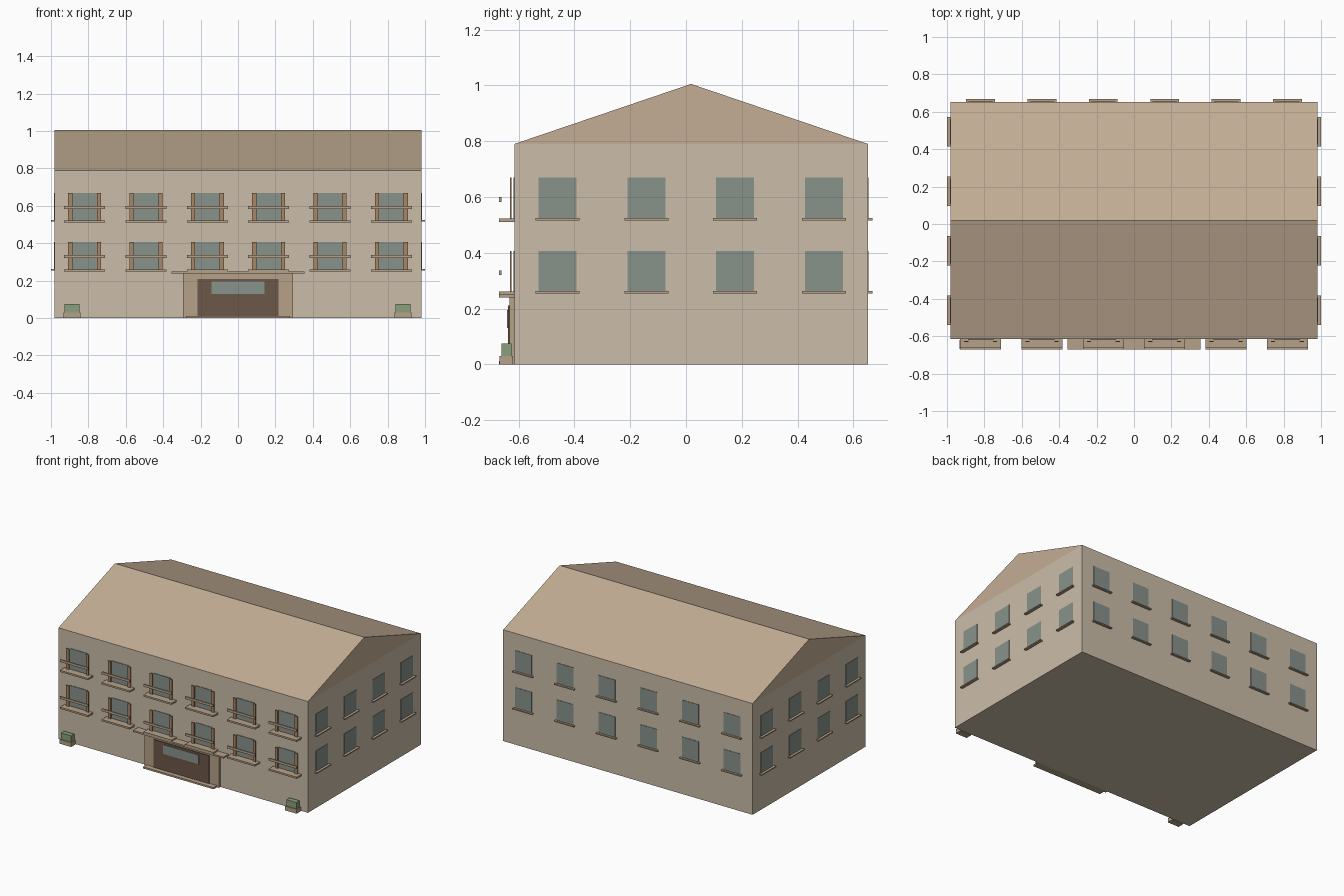
import bpy, bmesh

if "Cube" in bpy.data.objects:
    bpy.data.objects.remove(bpy.data.objects["Cube"])

FRONT, BACK, SIDE = -0.615, 0.652, 0.98
EAVE, RIDGE, MID = 0.79, 1.005, 0.018


def material(name, rgb):
    m = bpy.data.materials.new(name)
    m.diffuse_color = (*rgb, 1)
    m.use_nodes = True
    m.node_tree.nodes["Principled BSDF"].inputs["Base Color"].default_value = m.diffuse_color
    return m


WALL = material("wall_cream", (0.60, 0.51, 0.40))
ROOF = material("roof_tan", (0.55, 0.42, 0.30))
TRIM = material("trim_tan", (0.47, 0.36, 0.25))
WOOD = material("wood", (0.40, 0.24, 0.13))
GLASS = material("glass", (0.25, 0.29, 0.26))
DOOR = material("door_brown", (0.15, 0.095, 0.065))
PLANT = material("plant_green", (0.25, 0.35, 0.20))


def finish(name, bm, mat):
    bmesh.ops.recalc_face_normals(bm, faces=bm.faces)
    me = bpy.data.meshes.new(name)
    bm.to_mesh(me)
    bm.free()
    me.materials.append(mat)
    ob = bpy.data.objects.new(name, me)
    bpy.context.collection.objects.link(ob)
    return ob


def boxes(name, mat, *bounds):
    """One object made of boxes given as (x0, x1, y0, y1, z0, z1)."""
    bm = bmesh.new()
    for x0, x1, y0, y1, z0, z1 in bounds:
        for v in bmesh.ops.create_cube(bm, size=1)["verts"]:
            v.co = (x1 if v.co.x > 0 else x0,
                    y1 if v.co.y > 0 else y0,
                    z1 if v.co.z > 0 else z0)
    return finish(name, bm, mat)


# Main block
boxes("walls", WALL, (-SIDE, SIDE, FRONT, BACK, 0, EAVE))

# Gabled roof: triangle swept along x
bm = bmesh.new()
tri = bm.faces.new([bm.verts.new((-SIDE, y, z)) for y, z in
                    ((FRONT, EAVE), (BACK, EAVE), (MID, RIDGE))])
swept = bmesh.ops.extrude_face_region(bm, geom=[tri], use_keep_orig=True)["geom"]
bmesh.ops.translate(bm, vec=(2 * SIDE, 0, 0),
                    verts=[g for g in swept if isinstance(g, bmesh.types.BMVert)])
finish("roof", bm, ROOF)

columns = [-0.82 + 0.328 * i for i in range(6)]
side_columns = [-0.46 + 0.318 * i for i in range(4)]

for floor, z in (("lower", 0.26), ("upper", 0.522)):
    top = z + 0.147
    # Front windows, each with posts, a balcony slab and a floating rail
    for i, x in enumerate(columns, 1):
        tag = f"{floor}_{i}"
        boxes(f"front_window_{tag}", GLASS,
              (x - 0.068, x + 0.068, FRONT - 0.004, FRONT + 0.01, z, top))
        boxes(f"window_posts_{tag}", WOOD,
              *[(x + s * 0.077 - 0.011, x + s * 0.077 + 0.011,
                 FRONT - 0.016, FRONT - 0.010, z, top) for s in (-1, 1)])
        boxes(f"balcony_slab_{tag}", TRIM,
              (x - 0.11, x + 0.11, -0.67, FRONT, z - 0.011, z + 0.001))
        boxes(f"balcony_rail_{tag}", TRIM,
              (x - 0.11, x + 0.11, -0.67, -0.661, z + 0.06, z + 0.077))
        # Back windows with sills
        boxes(f"back_window_{tag}", GLASS,
              (x - 0.065, x + 0.065, BACK - 0.01, BACK + 0.003, z, top))
        boxes(f"back_sill_{tag}", TRIM,
              (x - 0.077, x + 0.077, BACK, 0.669, z - 0.006, z + 0.002))
    # Side windows with sills
    for i, y in enumerate(side_columns, 1):
        for side, s in (("left", -1), ("right", 1)):
            boxes(f"{side}_window_{floor}_{i}", GLASS,
                  (*sorted((s * (SIDE - 0.01), s * (SIDE + 0.003))),
                   y - 0.068, y + 0.068, z, top))
            boxes(f"{side}_sill_{floor}_{i}", TRIM,
                  (*sorted((s * SIDE, s)),
                   y - 0.079, y + 0.079, z - 0.006, z + 0.002))

# Entrance
boxes("entrance_surround", TRIM, (-0.293, 0.293, -0.632, FRONT, 0, 0.24))
boxes("entrance_canopy", TRIM, (-0.355, 0.355, -0.67, FRONT, 0.239, 0.25))
boxes("entrance_step", TRIM, (-0.277, 0.277, -0.67, FRONT, 0, 0.012))
boxes("entrance_door", DOOR, (-0.217, 0.217, -0.638, -0.63, 0.012, 0.21))
boxes("door_glass", GLASS, (-0.141, 0.141, -0.642, -0.636, 0.13, 0.195))

# Planters with clipped shrubs
for side, x in (("left", -0.888), ("right", 0.883)):
    boxes(f"planter_{side}", TRIM, (x - 0.045, x + 0.045, -0.668, -0.62, 0, 0.03))
    boxes(f"shrub_{side}", PLANT, (x - 0.04, x + 0.04, -0.661, -0.626, 0.03, 0.075))
